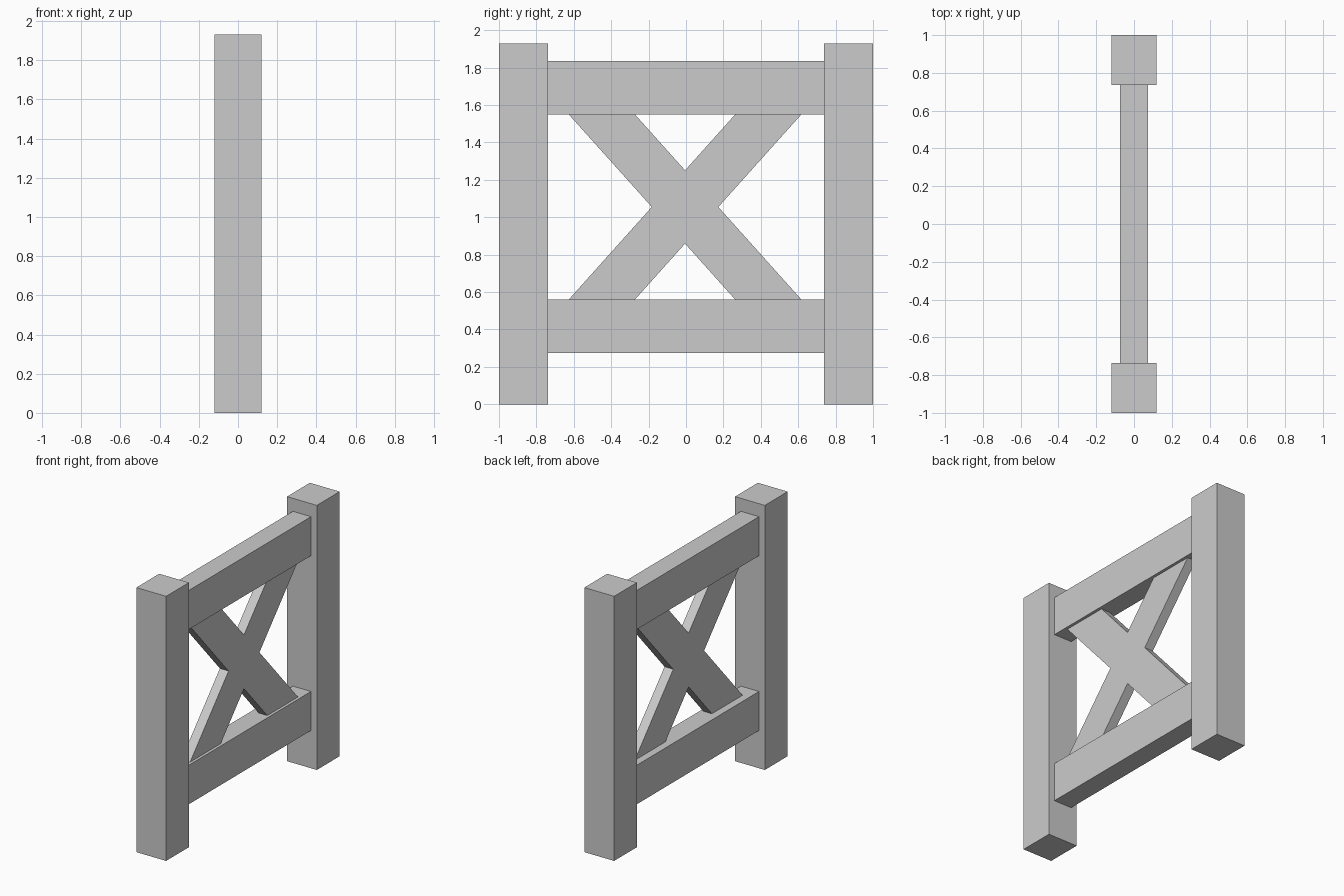
import bpy

if "Cube" in bpy.data.objects:
    bpy.data.objects.remove(bpy.data.objects["Cube"])

POST_X, POST_H = 0.12, 1.93       # post half depth and height
INNER = 0.737                     # inner face of each post
RAIL_X = 0.073                    # rail half depth
LOW = (0.275, 0.56)               # lower rail bottom and top
HIGH = (1.55, 1.835)              # upper rail bottom and top


def extrude_yz(name, profile, x0, x1):
    """Extrude a counter-clockwise (y, z) outline from x0 to x1."""
    n = len(profile)
    verts = [(x, y, z) for x in (x0, x1) for y, z in profile]
    faces = [tuple(reversed(range(n))), tuple(range(n, 2 * n))]
    faces += [(i, (i + 1) % n, (i + 1) % n + n, i + n) for i in range(n)]
    mesh = bpy.data.meshes.new(name)
    mesh.from_pydata(verts, [], faces)
    obj = bpy.data.objects.new(name, mesh)
    bpy.context.collection.objects.link(obj)
    return obj


def rect(y0, y1, z0, z1):
    return [(y0, z0), (y1, z0), (y1, z1), (y0, z1)]


# Two upright posts
extrude_yz("front_post", rect(-1, -INNER, 0, POST_H), -POST_X, POST_X)
extrude_yz("back_post", rect(INNER, 1, 0, POST_H), -POST_X, POST_X)

# Horizontal rails between the posts
for name, (z0, z1) in (("lower_rail", LOW), ("upper_rail", HIGH)):
    extrude_yz(name, rect(-INNER, INNER, z0, z1), -RAIL_X, RAIL_X)

# Crossed brace, cut flush to the rails and set slightly toward +x
cy, cz = -0.005, (LOW[1] + HIGH[0]) / 2
outer, inner, waist, notch = 0.622, 0.268, 0.178, 0.196
cross = [
    (cy - outer, LOW[1]), (cy - inner, LOW[1]), (cy, cz - notch),
    (cy + inner, LOW[1]), (cy + outer, LOW[1]), (cy + waist, cz),
    (cy + outer, HIGH[0]), (cy + inner, HIGH[0]), (cy, cz + notch),
    (cy - inner, HIGH[0]), (cy - outer, HIGH[0]), (cy - waist, cz),
]
extrude_yz("cross_brace", cross, -0.018, 0.052)
